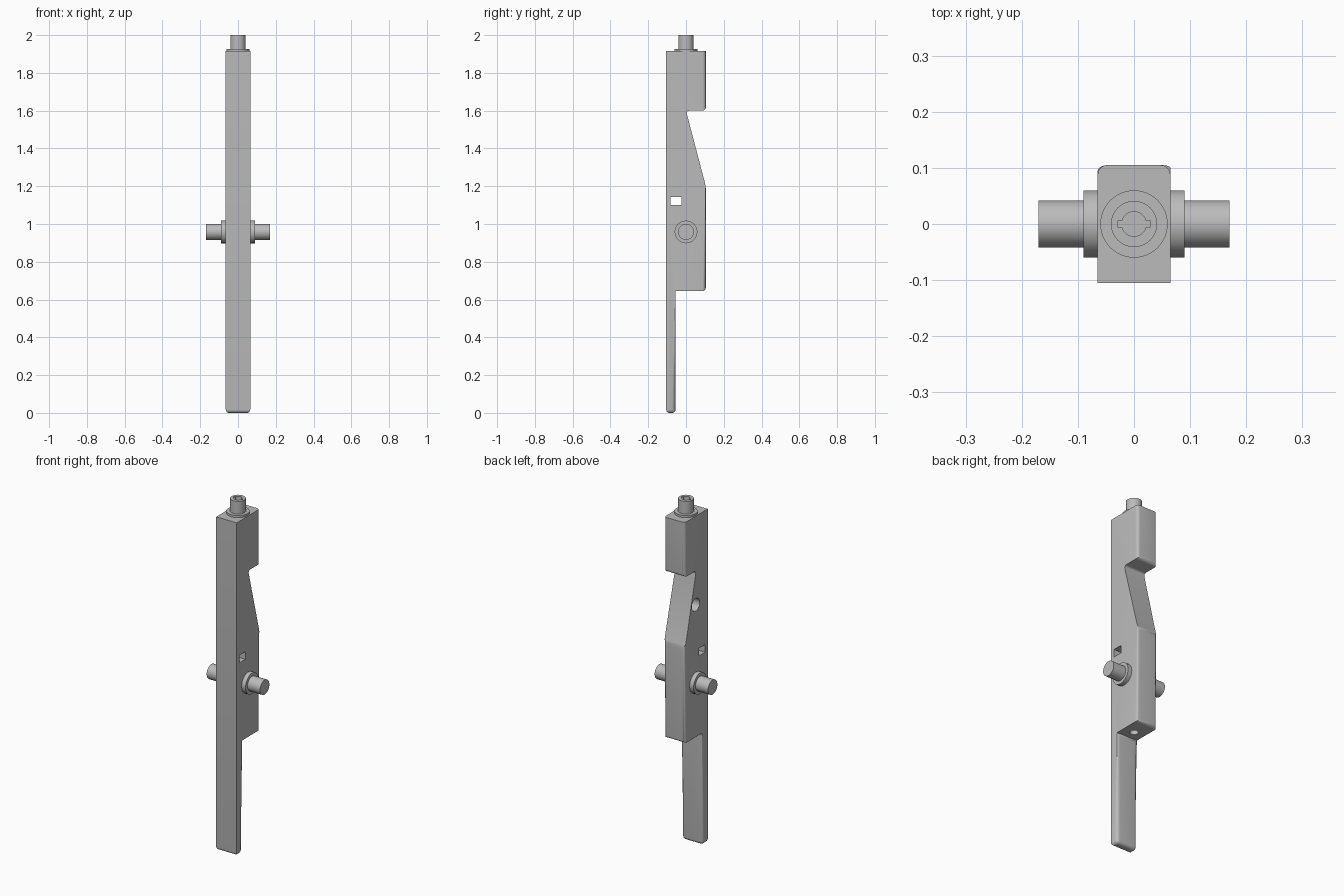
import bpy, bmesh, math

cube = bpy.data.objects.get("Cube")
if cube:
    bpy.data.objects.remove(cube, do_unlink=True)

grey = bpy.data.materials.new("plain_grey")
grey.use_nodes = True
GREY = (0.5, 0.5, 0.5, 1)
grey.diffuse_color = GREY
grey.node_tree.nodes["Principled BSDF"].inputs["Base Color"].default_value = GREY


def select(obj):
    bpy.ops.object.select_all(action='DESELECT')
    obj.select_set(True)
    bpy.context.view_layer.objects.active = obj


def smooth(obj):
    select(obj)
    bpy.ops.object.shade_smooth_by_angle(angle=math.radians(35))


def cylinder(name, radius, start, end, axis='Z', y=0, z=0):
    """Cylinder running from start to end along X or Z."""
    mid = (start + end) / 2
    loc = (mid, y, z) if axis == 'X' else (0, y, mid)
    rot = (0, math.pi / 2, 0) if axis == 'X' else (0, 0, 0)
    bpy.ops.mesh.primitive_cylinder_add(vertices=48, radius=radius, depth=end - start,
                                        location=loc, rotation=rot)
    obj = bpy.context.object
    obj.name = name
    obj.data.materials.append(grey)
    smooth(obj)
    return obj


def box(name, size, loc):
    bpy.ops.mesh.primitive_cube_add(size=1, location=loc)
    obj = bpy.context.object
    obj.name = name
    obj.scale = size
    obj.data.materials.append(grey)
    return obj


def cut(target, cutter):
    cutter.hide_render = True
    select(target)
    mod = target.modifiers.new("cut", 'BOOLEAN')
    mod.operation = 'DIFFERENCE'
    mod.solver = 'EXACT'
    mod.object = cutter
    bpy.ops.object.modifier_apply(modifier=mod.name)
    bpy.data.objects.remove(cutter, do_unlink=True)


# Body: side profile (y, z) extruded across x, outer edges rounded
HALF, TOP = 0.065, 1.915
profile = [(-0.105, 0), (-0.055, 0), (-0.055, 0.645), (0.105, 0.645), (0.105, 1.2),
           (0, 1.6), (0.105, 1.6), (0.105, TOP), (-0.105, TOP)]
rounded_corners = [profile[i] for i in (0, 1, 3, 6)]
bm = bmesh.new()
face = bm.faces.new([bm.verts.new((-HALF, y, z)) for y, z in profile])
ext = bmesh.ops.extrude_face_region(bm, geom=[face])
bmesh.ops.translate(bm, vec=(2 * HALF, 0, 0),
                    verts=[v for v in ext["geom"] if isinstance(v, bmesh.types.BMVert)])
bmesh.ops.recalc_face_normals(bm, faces=bm.faces)


def is_rounded(edge):
    a, b = (v.co for v in edge.verts)
    if abs(a.x - b.x) < 0.001:
        return any(math.dist((a.y, a.z), c) < 0.001 for c in rounded_corners)
    return min(a.z, b.z) < TOP - 0.001


bmesh.ops.bevel(bm, geom=[e for e in bm.edges if is_rounded(e)], offset=0.018,
                offset_type='OFFSET', segments=5, profile=0.5, affect='EDGES',
                clamp_overlap=True)
mesh = bpy.data.meshes.new("body")
bm.to_mesh(mesh)
bm.free()
mesh.materials.append(grey)
body = bpy.data.objects.new("body", mesh)
bpy.context.collection.objects.link(body)

# Square window through the body, round side pocket, and hole in the underside
cut(body, box("window_cutter", (0.4, 0.056, 0.044), (0, -0.053, 1.122)))
cut(body, cylinder("pocket_cutter", 0.036, -0.2, -0.02, 'X', 0.004, 1.405))
cut(body, cylinder("underside_cutter", 0.022, 0.6, 0.69))
smooth(body)

# Side pivots, one pair per side
for side, s in (("left", 1), ("right", -1)):
    for part, radius, reach in (("collar", 0.06, 0.09), ("pin", 0.042, 0.17)):
        cylinder(f"{side}_{part}", radius, *sorted((s * 0.05, s * reach)), 'X', 0, 0.958)

# Top neck with a keyed bore
cylinder("neck_collar", 0.06, TOP - 0.01, 1.927)
neck = cylinder("neck", 0.041, TOP - 0.01, 2)
cut(neck, cylinder("bore_cutter", 0.022, 1.94, 2.05))
cut(neck, box("key_cutter", (0.058, 0.011, 0.11), (0, 0, 1.995)))
smooth(neck)
bpy.ops.object.select_all(action='DESELECT')
